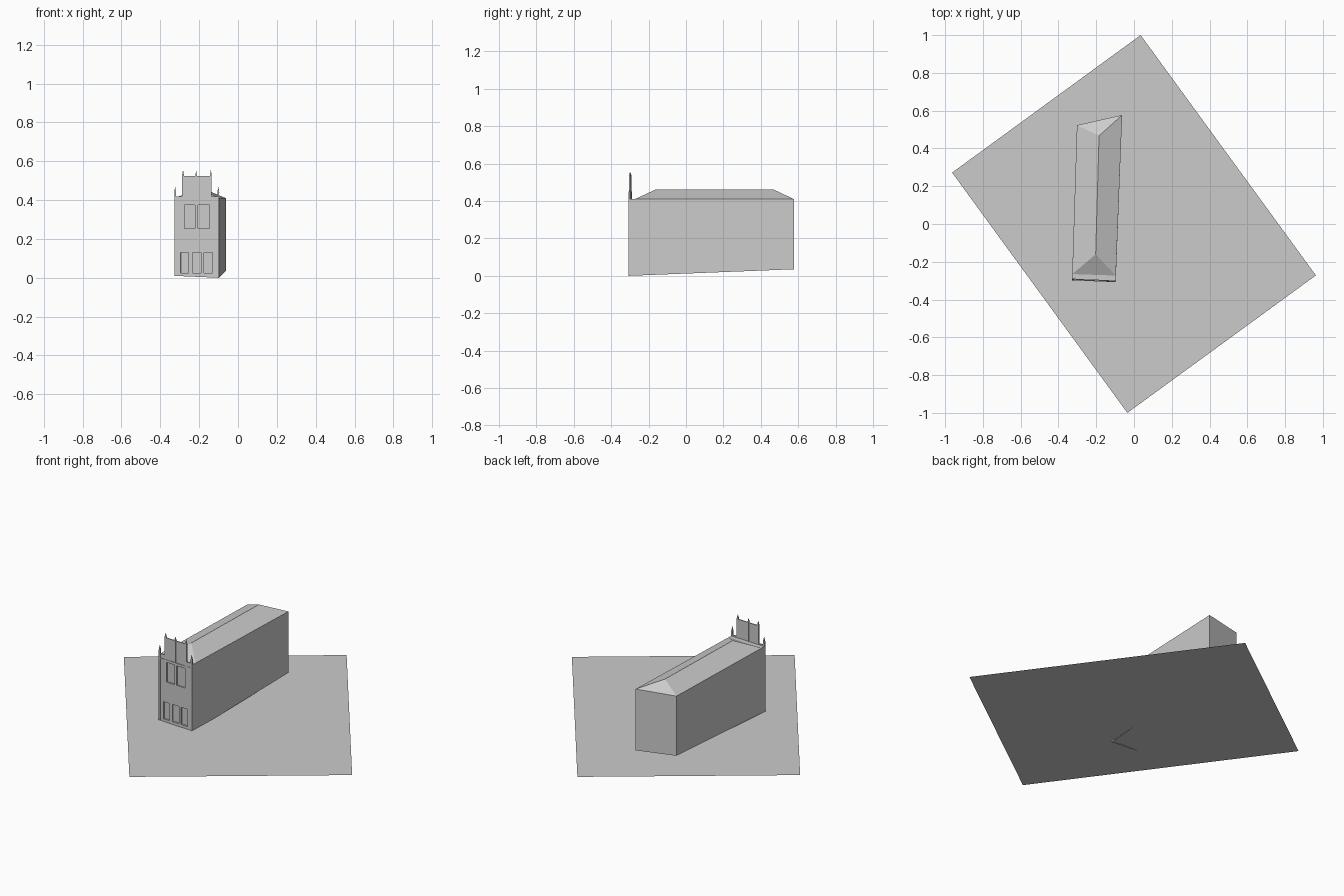
import bpy, bmesh, math
from mathutils import Vector, Matrix

cube = bpy.data.objects.get("Cube")
if cube:
    bpy.data.objects.remove(cube, do_unlink=True)

GREY = (0.6, 0.6, 0.6, 1)
stone = bpy.data.materials.new("plain grey")
stone.use_nodes = True
stone.diffuse_color = GREY
stone.node_tree.nodes["Principled BSDF"].inputs["Base Color"].default_value = GREY


def finish(bm, name, recalc=True):
    if recalc:
        bmesh.ops.recalc_face_normals(bm, faces=bm.faces)
    mesh = bpy.data.meshes.new(name)
    bm.to_mesh(mesh)
    bm.free()
    mesh.materials.append(stone)
    ob = bpy.data.objects.new(name, mesh)
    bpy.context.collection.objects.link(ob)
    return ob


EAVE, RIDGE = 0.41, 0.462
FRONT_L, FRONT_R = Vector((-0.328, -0.295)), Vector((-0.097, -0.305))
BACK_R, BACK_L = Vector((-0.063, 0.577)), Vector((-0.302, 0.523))
WIDTH = (FRONT_R - FRONT_L).length
# Facade frame: x runs along the front wall, y points into the building
along = (FRONT_R - FRONT_L).normalized()
frame = Matrix.Translation(FRONT_L.to_3d()) @ Matrix.Rotation(math.atan2(along.y, along.x), 4, 'Z')


def base_z(u):
    """Height of the sloping foot of the front wall."""
    return 0.01 * (1 - u / WIDTH)


# Flat ground sheet
bm = bmesh.new()
bm.faces.new([bm.verts.new((x, y, 0.008)) for x, y in
              ((0.035, 1), (-0.963, 0.272), (-0.035, -1), (0.963, -0.272))])
finish(bm, "ground_sheet", False)

# Side and back walls with sloping feet, front ledge and hipped roof
bm = bmesh.new()
corners = (FRONT_L, FRONT_R, BACK_R, BACK_L)
foot = [bm.verts.new((*p, z)) for p, z in zip(corners, (0.01, 0, 0.035, 0.045))]
fl, fr, br, bl = [bm.verts.new((*p, EAVE)) for p in corners]
rl = bm.verts.new((-0.327, -0.265, EAVE))
rr = bm.verts.new((-0.096, -0.273, EAVE))
top_f = bm.verts.new((-0.203, -0.161, RIDGE))
top_b = bm.verts.new((-0.185, 0.467, RIDGE))
for loop in ((foot[1], foot[2], br, rr, fr), (foot[2], foot[3], bl, br),
             (foot[3], foot[0], fl, rl, bl), (fl, fr, rr, rl),
             (rl, rr, top_f), (rr, br, top_b, top_f),
             (br, bl, top_b), (bl, rl, top_f, top_b)):
    bm.faces.new(loop)
finish(bm, "walls_and_roof")

# Front wall as a grid, with the window cells pushed in
LOWER = [(0.033, 0.073), (0.093, 0.138), (0.153, 0.198)]
UPPER = [(0.052, 0.107), (0.122, 0.182)]
us = sorted({0, WIDTH, *[u for w in LOWER + UPPER for u in w]})
zs = [0, 0.025, 0.13, 0.255, 0.375, EAVE]
bm = bmesh.new()
grid = [[bm.verts.new((u, 0, z or base_z(u))) for u in us] for z in zs]
panes = {}
for r in range(len(zs) - 1):
    for c in range(len(us) - 1):
        face = bm.faces.new((grid[r][c], grid[r][c + 1], grid[r + 1][c + 1], grid[r + 1][c]))
        mid = (us[c] + us[c + 1]) / 2
        for w in {1: LOWER, 3: UPPER}.get(r, []):
            if w[0] < mid < w[1]:
                panes.setdefault((r, w), []).append(face)
for faces in panes.values():
    new = bmesh.ops.extrude_face_region(bm, geom=faces)["geom"]
    bmesh.ops.translate(bm, vec=(0, 0.008, 0), verts=[v for v in new if isinstance(v, bmesh.types.BMVert)])
    bmesh.ops.delete(bm, geom=faces, context='FACES')
bmesh.ops.dissolve_limit(bm, angle_limit=0.01, verts=bm.verts, edges=bm.edges)
finish(bm, "front_wall", False).matrix_world = frame


def add_box(bm, lo, hi):
    lo, hi = Vector(lo), Vector(hi)
    m = Matrix.Translation((lo + hi) / 2) @ Matrix.Diagonal((*(hi - lo), 1))
    return bmesh.ops.create_cube(bm, size=1, matrix=m)["verts"]


def box(name, lo, hi):
    bm = bmesh.new()
    add_box(bm, lo, hi)
    finish(bm, name).matrix_world = frame


def pinnacle(name, u, foot_z, shoulder, tip, w=0.0045):
    """Square post with a pointed cap."""
    bm = bmesh.new()
    y = 0.002
    post = add_box(bm, (u - w, y - w, foot_z), (u + w, y + w, shoulder))
    for v in post:
        if v.co.z < foot_z + 0.001:
            v.co.z = max(v.co.z, base_z(u))
    m = Matrix.Translation((u, y, (shoulder + tip) / 2)) @ Matrix.Rotation(math.pi / 4, 4, 'Z')
    bmesh.ops.create_cone(bm, segments=4, radius1=w * 1.5, radius2=0,
                          depth=tip - shoulder, cap_ends=True, matrix=m)
    finish(bm, name).matrix_world = frame


# Raised central parapet, low side parapets and a thin band under the eaves
LEFT, MID, RIGHT = 0.045, 0.113, 0.188
box("central_parapet", (LEFT, 0, EAVE), (RIGHT, 0.006, 0.525))
box("left_low_parapet", (0, 0, EAVE), (LEFT, 0.006, 0.418))
box("right_low_parapet", (RIGHT, 0, EAVE), (WIDTH, 0.006, 0.418))
box("eaves_band", (0, -0.003, 0.385), (WIDTH, 0.001, 0.392))

# Corner posts run the full height; the parapet posts stand on the eaves
pinnacle("left_corner_post", 0.0045, 0, 0.44, 0.47)
pinnacle("right_corner_post", WIDTH - 0.0045, 0, 0.44, 0.47)
for name, u, tip in (("left", LEFT, 0.555), ("middle", MID, 0.55), ("right", RIGHT, 0.555)):
    pinnacle(name + "_parapet_post", u, 0.39, 0.527, tip)
